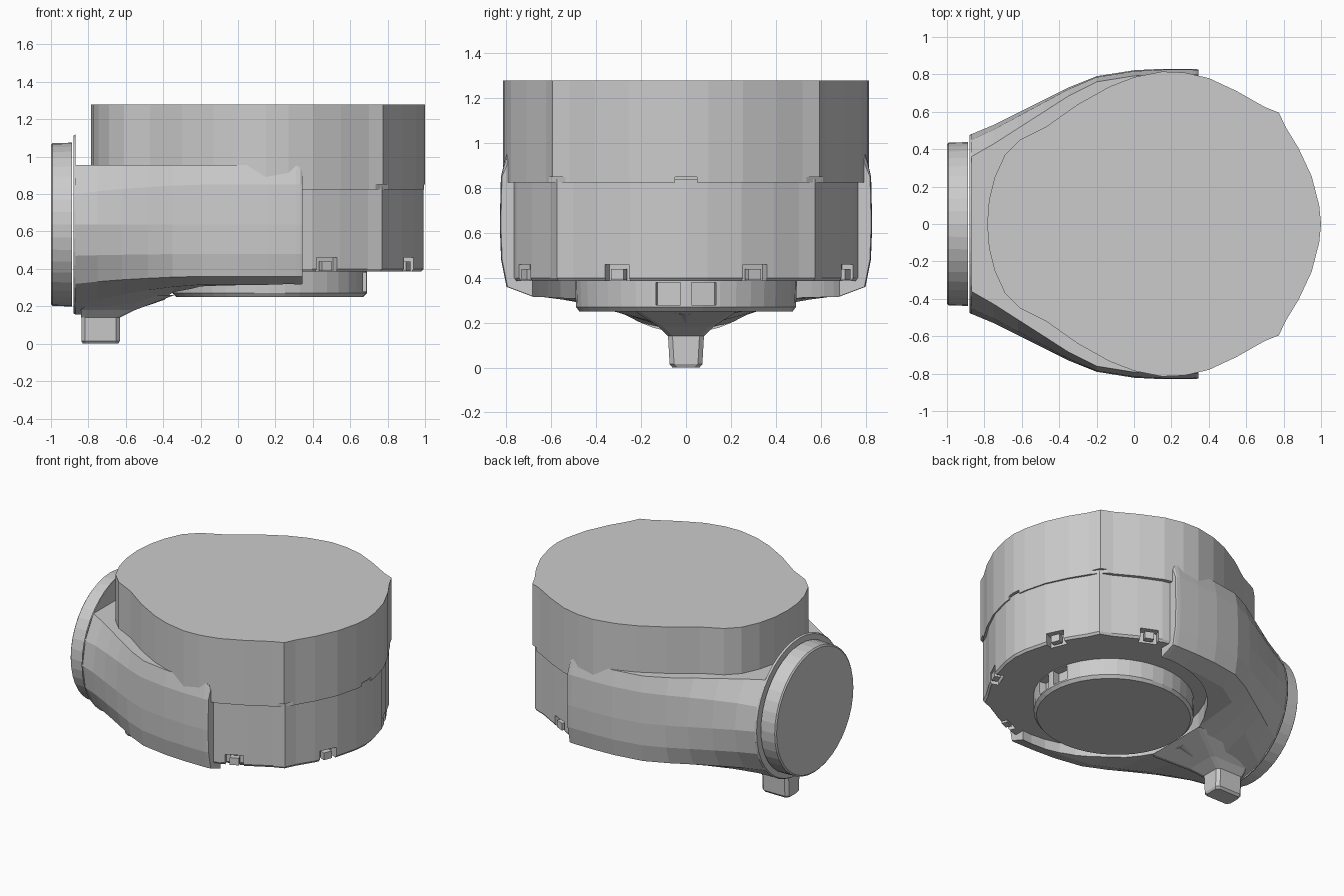
import bpy, bmesh
from math import sin, cos, pi, atan2
from mathutils import Matrix

if "Cube" in bpy.data.objects:
    bpy.data.objects.remove(bpy.data.objects["Cube"])


def finish(name, bm):
    bmesh.ops.recalc_face_normals(bm, faces=bm.faces)
    mesh = bpy.data.meshes.new(name)
    bm.to_mesh(mesh)
    bm.free()
    ob = bpy.data.objects.new(name, mesh)
    bpy.context.collection.objects.link(ob)
    return ob


def loft(name, rings):
    """Skin a list of equal-length closed rings and cap both ends."""
    bm = bmesh.new()
    rows = [[bm.verts.new(p) for p in r] for r in rings]
    n = len(rows[0])
    for a, b in zip(rows, rows[1:]):
        for i in range(n):
            j = (i + 1) % n
            bm.faces.new((a[i], a[j], b[j], b[i]))
    bm.faces.new(rows[0])
    bm.faces.new(rows[-1])
    return finish(name, bm)


def box(name, loc, size, turn=0):
    bm = bmesh.new()
    m = Matrix.Translation(loc) @ Matrix.Rotation(turn, 4, 'Z') @ Matrix.Diagonal((*size, 1))
    bmesh.ops.create_cube(bm, size=1, matrix=m)
    return finish(name, bm)


def cut(ob, cutter):
    cutter.hide_render = True
    mod = ob.modifiers.new("cut", 'BOOLEAN')
    mod.operation, mod.solver, mod.object = 'DIFFERENCE', 'EXACT', cutter
    bpy.context.view_layer.objects.active = ob
    bpy.ops.object.modifier_apply(modifier=mod.name)
    bpy.data.objects.remove(cutter)


def ellipse(cx, rx, ry, z, n=40):
    return [(cx + rx * cos(2 * pi * i / n), ry * sin(2 * pi * i / n), z) for i in range(n)]


def disc_x(x, r, n=40, cz=0.637):
    return [(x, r * cos(2 * pi * i / n), cz + r * sin(2 * pi * i / n)) for i in range(n)]


# Drum outline, mirrored across y = 0
half = [(-.785, 0), (-.775, .13), (-.745, .25), (-.69, .37), (-.61, .45), (-.47, .52),
        (-.3, .64), (-.13, .735), (0, .785), (.15, .815), (.27, .81), (.4, .78),
        (.55, .71), (.7, .625), (.775, .595), (.81, .52), (.88, .405), (.95, .255),
        (.99, .1), (1, 0)]
outline = half + [(x, -y) for x, y in half[-2:0:-1]]


def drum(sx, sy, z):
    return [(x * sx, y * sy, z) for x, y in outline]


# Upper and lower drum
upper = loft("upper_drum", [drum(1, 1, .825), drum(1, 1, 1.28)])
lower = loft("lower_drum", [drum(.98, .955, .385), drum(.992, .967, .40), drum(.992, .967, .84)])

# Seam notches and bottom rim notches
for x, y in ((1, 0), (.785, .59), (.785, -.59)):
    cut(upper, box("cutter", (x, y, .825), (.05, .1, .05), atan2(y, x - .15)))
for s in (1, -1):
    for x, y in ((.92, .31), (.48, .73)):
        turn = atan2(s * y, x - .15)
        cut(lower, box("cutter", (x, s * y, .41), (.13, .12, .10), turn))
        box("rim_clip", (x - .03 * cos(turn), s * y - .03 * sin(turn), .415), (.04, .06, .05), turn)

# Base disc with a scoop on the outer side
base = loft("base_disc", [ellipse(.17, .50, .475, .25), ellipse(.17, .52, .49, .27),
                          ellipse(.17, .52, .495, .40)])
for s in (1, -1):
    cut(base, box("cutter", (.68, s * .08, .33), (.10, .11, .10), s * .15))

# Side housing: round section at the cap blends to boxy arms hugging the drum
round_sec = [(.36, .955), (.45, .80), (.48, .637), (.45, .47), (.36, .32), (.2, .2)]
box_sec = [(-.03, 0), (-.005, .85), (0, .637), (-.006, .48), (-.03, .36), (-.15, .315)]


def section(x, half_w, t, low, top=.955):
    pts = []
    for i, ((ry, rz), (by, bz)) in enumerate(zip(round_sec, box_sec)):
        bz = top if i == 0 else min(bz, top)
        rz = min(rz, top)
        ry = ry * half_w / .48
        pts.append((ry + (half_w + by - ry) * t, rz + (bz - rz) * t))
    right = [(x, y, z) for y, z in pts]
    left = [(x, -y, z) for y, z in reversed(pts)]
    return [(x, 0, top)] + right + [(x, 0, low)] + left


stations = [(-.87, .48, 0, .155), (-.75, .53, .3, .155), (-.62, .595, .55, .165),
            (-.48, .665, .75, .205), (-.35, .73, .9, .25), (-.2, .79, 1, .28),
            (0, .822, 1, .30), (.16, .83, 1, .305), (.31, .83, 1, .315),
            (.335, .828, 1, .33, .94), (.345, .825, 1, .335, .91)]
housing = loft("side_housing", [section(*s) for s in stations])
# Open the underside so that only the arms wrap below the drum
cut(housing, loft("cutter", [ellipse(.27, .66, .69, -.2), ellipse(.27, .66, .69, .41)]))

# Flange and round end cap
loft("flange", [disc_x(-.88, .475), disc_x(-.868, .482)])
loft("end_cap", [disc_x(-1, .425), disc_x(-.992, .435), disc_x(-.887, .438)])


# Foot flaring up into the housing
def rect(x0, x1, w, z, c=.02):
    return [(x0, -w + c, z), (x0 + c, -w, z), (x1 - c, -w, z), (x1, -w + c, z),
            (x1, w - c, z), (x1 - c, w, z), (x0 + c, w, z), (x0, w - c, z)]


loft("foot", [rect(-.83, -.64, .06, 0), rect(-.838, -.632, .073, .015),
              rect(-.838, -.632, .08, .14), rect(-.84, -.55, .12, .18), rect(-.84, -.34, .24, .26)])
